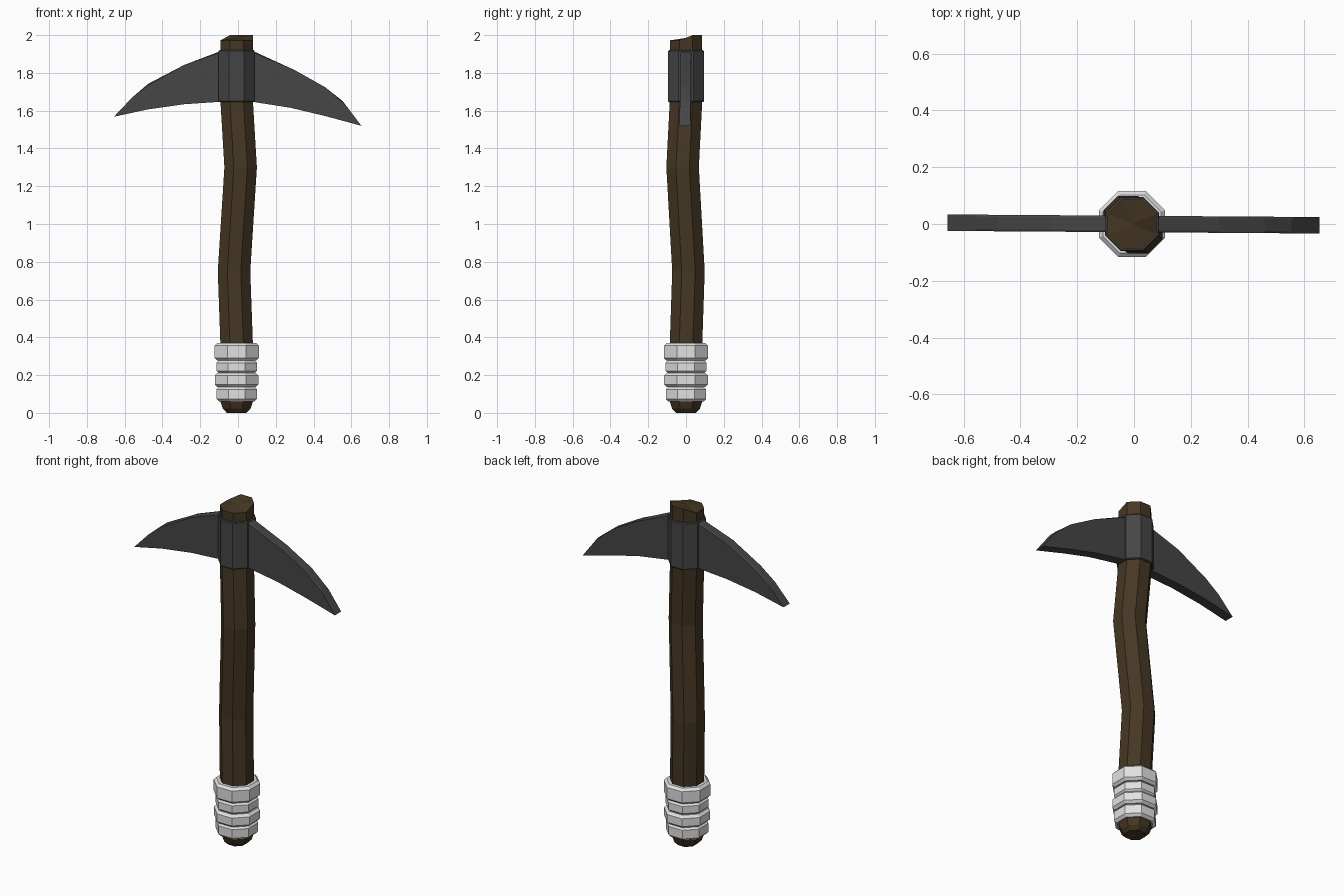
import bpy, bmesh, math

if "Cube" in bpy.data.objects:
    bpy.data.objects.remove(bpy.data.objects["Cube"])


def material(name, rgb):
    m = bpy.data.materials.new(name)
    m.diffuse_color = (*rgb, 1)
    m.use_nodes = True
    m.node_tree.nodes["Principled BSDF"].inputs["Base Color"].default_value = m.diffuse_color
    return m


WOOD = material("dark wood", (0.06, 0.038, 0.017))
METAL = material("dark iron", (0.06, 0.06, 0.06))
CLOTH = material("pale cloth", (0.75, 0.75, 0.75))


def finish(bm, name, mat):
    bmesh.ops.recalc_face_normals(bm, faces=bm.faces)
    me = bpy.data.meshes.new(name)
    bm.to_mesh(me)
    bm.free()
    me.materials.append(mat)
    ob = bpy.data.objects.new(name, me)
    bpy.context.collection.objects.link(ob)
    return ob


def octagon_loft(name, mat, rings, tilt=None, closed=False):
    """rings: (x, y, z, flat-to-centre radius); flats face the axes."""
    bm = bmesh.new()
    loops = []
    for cx, cy, z, r in rings:
        big = r / math.cos(math.pi / 8)
        loops.append([bm.verts.new((cx + big * math.cos(a), cy + big * math.sin(a), z))
                      for a in [(k + 0.5) * math.pi / 4 for k in range(8)]])
    pairs = list(zip(loops, loops[1:]))
    if closed:
        pairs.append((loops[-1], loops[0]))
    for lo, hi in pairs:
        for k in range(8):
            n = (k + 1) % 8
            bm.faces.new((lo[k], lo[n], hi[n], hi[k]))
    if not closed:
        # uneven cut at the top, closed by a fan
        if tilt:
            for v in loops[-1]:
                v.co.z = tilt(v.co.x, v.co.y)
        for loop, (cx, cy, z, _) in ((loops[0], rings[0]), (loops[-1], rings[-1])):
            c = bm.verts.new((cx, cy, z))
            for k in range(8):
                bm.faces.new((c, loop[k], loop[(k + 1) % 8]))
    return finish(bm, name, mat)


# Crooked wooden handle
CX = -0.007
octagon_loft("handle", WOOD, [
    (CX, 0, 0.0, 0.052), (CX, 0, 0.022, 0.073), (CX, 0, 0.06, 0.086), (CX, 0, 0.36, 0.086),
    (-0.021, 0.013, 0.75, 0.086), (0.014, -0.018, 1.30, 0.086),
    (CX, 0, 1.65, 0.086), (CX, 0, 1.985, 0.086)],
    tilt=lambda x, y: 2.0 if y - 0.02 > -0.5 * (x - CX) else 1.972)

# Cloth grip: four chamfered bands
for i, (z0, z1, r) in enumerate([(0.06, 0.139, 0.107), (0.137, 0.211, 0.116),
                                 (0.209, 0.279, 0.108), (0.277, 0.37, 0.117)]):
    c = 0.014
    octagon_loft(f"grip_band_{i + 1}", CLOTH, [
        (CX, 0, z0, 0.08), (CX, 0, z0, r - c), (CX, 0, z0 + c, r),
        (CX, 0, z1 - c, r), (CX, 0, z1, r - c), (CX, 0, z1, 0.08)], closed=True)

# Iron collar around the handle
octagon_loft("collar", METAL, [
    (CX, 0, 1.645, 0.08), (CX, 0, 1.645, 0.091), (CX, 0, 1.65, 0.095),
    (CX, 0, 1.915, 0.095), (CX, 0, 1.92, 0.091), (CX, 0, 1.92, 0.08)], closed=True)


# Curved blades: side outline extruded through y
def blade(name, outline):
    bm = bmesh.new()
    front = [bm.verts.new((x, -0.029 - 0.007 * x, z)) for x, z in outline]
    back = [bm.verts.new((x, 0.029 - 0.007 * x, z)) for x, z in outline]
    bm.faces.new(front)
    bm.faces.new(back)
    for k in range(len(outline)):
        n = (k + 1) % len(outline)
        bm.faces.new((front[k], front[n], back[n], back[k]))
    # narrow chamfer along the upper curve
    bm.edges.ensure_lookup_table()
    upper = set(front[:4]), set(back[:4])
    edges = [e for e in bm.edges if any(set(e.verts) <= s for s in upper)]
    bmesh.ops.bevel(bm, geom=edges, offset=0.007, segments=1, affect='EDGES')
    return finish(bm, name, METAL)


blade("left_blade", [(-0.08, 1.92), (-0.285, 1.842), (-0.476, 1.742), (-0.56, 1.67),
                     (-0.657, 1.568), (-0.476, 1.607), (-0.285, 1.634), (-0.08, 1.648)])
blade("right_blade", [(0.07, 1.92), (0.30, 1.815), (0.46, 1.725), (0.555, 1.65),
                      (0.653, 1.52), (0.46, 1.572), (0.28, 1.615), (0.07, 1.648)])
